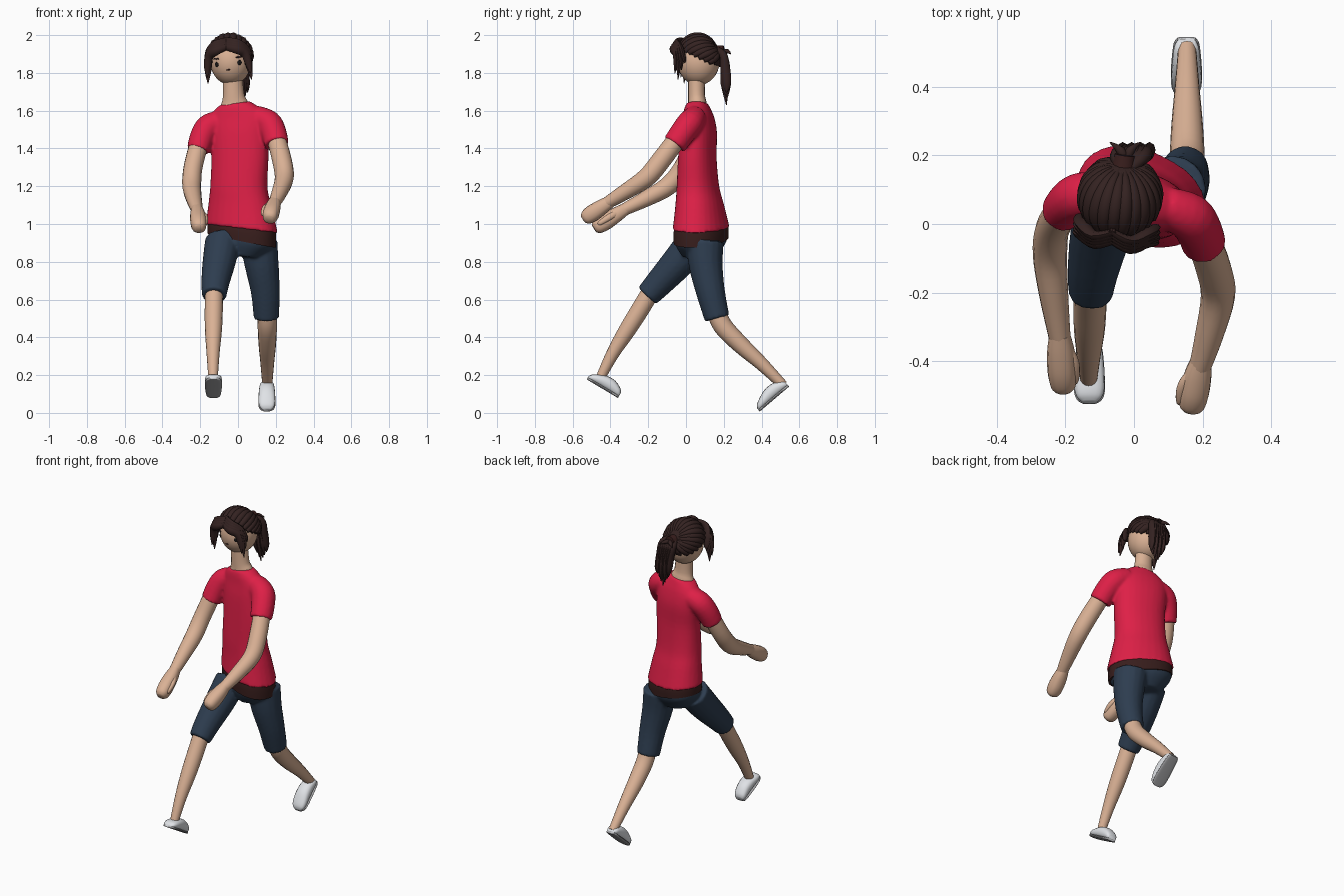
import bpy, bmesh, math
from mathutils import Vector, Matrix

cube = bpy.data.objects.get("Cube")
if cube:
    bpy.data.objects.remove(cube, do_unlink=True)


def material(name, rgb):
    m = bpy.data.materials.new(name)
    m.diffuse_color = (*rgb, 1)
    m.use_nodes = True
    m.node_tree.nodes["Principled BSDF"].inputs["Base Color"].default_value = (*rgb, 1)
    return m


skin = material("skin", (0.70, 0.44, 0.30))
red = material("shirt red", (0.73, 0.014, 0.062))
navy = material("shorts navy", (0.027, 0.047, 0.08))
brown = material("hair brown", (0.034, 0.016, 0.015))
dark = material("belt brown", (0.04, 0.013, 0.012))
white = material("shoe white", (0.74, 0.76, 0.79))
grey = material("sole grey", (0.38, 0.38, 0.39))
black = material("eye black", (0.01, 0.008, 0.008))


def finish(name, bm, mat, fuse=False):
    bmesh.ops.recalc_face_normals(bm, faces=bm.faces)
    mesh = bpy.data.meshes.new(name)
    bm.to_mesh(mesh)
    bm.free()
    ob = bpy.data.objects.new(name, mesh)
    bpy.context.collection.objects.link(ob)
    mesh.materials.append(mat)
    for o in bpy.context.selected_objects:
        o.select_set(False)
    ob.select_set(True)
    bpy.context.view_layer.objects.active = ob
    bpy.ops.object.shade_smooth_by_angle(angle=math.radians(50))
    if fuse:
        # one skin over the overlapping tubes
        r = ob.modifiers.new("fuse", "REMESH")
        r.mode, r.voxel_size, r.use_smooth_shade = "VOXEL", 0.009, True
        s = ob.modifiers.new("soften", "SMOOTH")
        s.factor, s.iterations = 0.5, 5
    return ob


def spline(rows, steps=4):
    """Smooth rows of x, y, z, side radius, depth radius, yaw."""
    full = [Vector(list(r) + [r[3], 0][len(r) - 4:]) for r in rows]
    out = []
    for i in range(len(full) - 1):
        a, b = full[max(i - 1, 0)], full[i]
        c, d = full[i + 1], full[min(i + 2, len(full) - 1)]
        for k in range(steps):
            t = k / steps
            out.append(b + (c - a) * (t / 2) + (a * 2 - b * 5 + c * 4 - d) * (t * t / 2)
                       + (b * 3 - a - c * 3 + d) * (t ** 3 / 2))
    return out + [full[-1]]


def tube(bm, rows, axes=None, ref=(1, 0, 0), n=16, box=1.0):
    pts = spline(rows)
    cen = [Vector(p[:3]) for p in pts]
    rings = []
    for i, p in enumerate(pts):
        t = cen[min(i + 1, len(pts) - 1)] - cen[max(i - 1, 0)]
        if axes:
            t = Vector(axes[0]).lerp(Vector(axes[1]), i / (len(pts) - 1))
        t.normalize()
        side = Vector(ref)
        side = (side - t * side.dot(t)).normalized()
        up = t.cross(side)
        yaw = math.radians(p[5])
        side, up = side * math.cos(yaw) + up * math.sin(yaw), up * math.cos(yaw) - side * math.sin(yaw)
        ring = []
        for k in range(n):
            a = 2 * math.pi * k / n
            c, s = math.cos(a), math.sin(a)
            c, s = math.copysign(abs(c) ** box, c), math.copysign(abs(s) ** box, s)
            ring.append(bm.verts.new(cen[i] + side * c * max(p[3], .001) + up * s * max(p[4], .001)))
        rings.append(ring)
    for a, b in zip(rings, rings[1:]):
        for k in range(n):
            bm.faces.new((a[k], a[(k + 1) % n], b[(k + 1) % n], b[k]))
    bm.faces.new(rings[0])
    bm.faces.new(rings[-1])


def part(name, mat, *chains, **kw):
    bm = bmesh.new()
    for rows in chains:
        tube(bm, rows, **kw)
    return finish(name, bm, mat)


# Shirt: twisted torso with both sleeves
bm = bmesh.new()
tube(bm, [(.02, .08, .975, .198, .136, -23), (.012, .072, 1.1, .172, .118, -20), (.005, .063, 1.2, .154, .105, -17),
          (.01, .06, 1.35, .154, .095, -15), (.005, .066, 1.48, .158, .09, -15), (0, .066, 1.56, .156, .077, -14),
          (-.01, .062, 1.61, .12, .065, -13), (-.015, .06, 1.64, .08, .054, -10)],
     axes=((.12, 0, 1), (-.12, 0, 1)), n=28, box=.9)
tube(bm, [(.09, .05, 1.57, .06), (.16, .022, 1.535, .07), (.19, -.02, 1.48, .068), (.205, -.062, 1.42, .065)])
tube(bm, [(-.1, .09, 1.54, .062), (-.155, .083, 1.515, .068), (-.188, .063, 1.465, .066), (-.212, .035, 1.39, .061)])
finish("shirt", bm, red, fuse=True)

# Belt and knee-length shorts
part("belt", dark, [(.02, .08, 1.0, .186, .127, -23), (.02, .08, .96, .19, .132, -23), (.02, .08, .912, .19, .131, -23)],
     axes=((.12, 0, 1), (.2, -.03, 1)), n=28, box=.9)
bm = bmesh.new()
tube(bm, [(.02, .08, .965, .183, .125, -23), (.018, .078, .9, .178, .122, -23), (.012, .07, .83, .11, .085, -20)],
     axes=((.15, 0, 1), (.1, 0, 1)), n=28, box=.9)
tube(bm, [(-.08, .05, .91, .095), (-.1, -.04, .8, .088), (-.12, -.14, .69, .075), (-.126, -.205, .62, .065)])
tube(bm, [(.11, .1, .9, .1), (.126, .105, .78, .09), (.145, .13, .64, .077), (.15, .165, .5, .067)])
finish("shorts", bm, navy, fuse=True)

# Arms and closed hands
part("left_arm", skin, [(.2, -.04, 1.46, .05), (.232, -.13, 1.34, .052), (.245, -.21, 1.245, .05),
                        (.218, -.33, 1.165, .041), (.192, -.42, 1.11, .032)])
part("right_arm", skin, [(-.205, .045, 1.43, .05), (-.238, -.015, 1.3, .05), (-.245, -.09, 1.205, .05),
                         (-.235, -.2, 1.14, .043), (-.217, -.33, 1.075, .032)])


def hand(name, wrist, tip, inner):
    w, v = Vector(wrist), Vector(tip) - Vector(wrist)
    widths = ((0, .03, .032), (.3, .04, .04), (.65, .043, .045), (.9, .037, .038), (1, .022, .022))
    palm = [(*(w + v * t), a, b) for t, a, b in widths]
    off = Vector((inner, 0, .01))
    thumb = [(*(w + v * t + off * s), r) for t, s, r in ((.2, .4, .016), (.5, 1, .017), (.8, 1, .013), (.88, .9, .004))]
    part(name, skin, palm, thumb, box=.85)


hand("left_hand", (.195, -.4, 1.12), (.165, -.543, 1.025), -.036)
hand("right_hand", (-.217, -.32, 1.08), (-.205, -.486, .975), .034)

# Lower legs
part("right_leg", skin, [(-.126, -.17, .67, .048), (-.128, -.235, .56, .048), (-.13, -.31, .44, .045),
                         (-.132, -.39, .31, .034), (-.132, -.46, .17, .024)])
part("left_leg", skin, [(.152, .155, .55, .05), (.155, .195, .46, .051), (.155, .29, .36, .046),
                        (.155, .4, .26, .036), (.155, .515, .145, .026)])


# Shoes: upper and flat sole, laid from heel to toe
def shoe(name, heel, toe):
    h, v = Vector(heel), Vector(toe) - Vector(heel)
    up = Vector((0, v.z, -v.y)).normalized()
    shape = ((0, .026, .014), (.08, .036, .023), (.3, .041, .033), (.55, .044, .033), (.8, .044, .024),
             (.94, .036, .016), (1, .02, .008))
    part(name, white, [(*(h + v * t + up * (b + .004)), a, b) for t, a, b in shape], axes=(v, v), box=.8)
    part(name + "_sole", grey, [(*(h + v * t + up * .006), a * 1.02, .007) for t, a, b in shape], axes=(v, v), box=.6)


shoe("right_shoe", (-.13, -.36, .08), (-.13, -.525, .178))
shoe("left_shoe", (.153, .545, .14), (.153, .39, .008))

# Neck and head
part("neck", skin, [(-.015, .062, 1.58, .08, .055), (-.018, .06, 1.635, .073, .05), (-.023, .056, 1.68, .057, .045),
                    (-.03, .055, 1.79, .052, .045)])
SIZE = Vector((.108, .112, .127))
HEAD = (Matrix.Translation((-.04, .066, 1.862)) @ Matrix.Rotation(math.radians(-8), 4, "Z")
        @ Matrix.Rotation(math.radians(-5), 4, "Y"))


def on_head(p, scale=1.0):
    return HEAD @ Vector([a * b * scale for a, b in zip(p, SIZE)])


def ball(segments=32):
    bm = bmesh.new()
    bmesh.ops.create_uvsphere(bm, u_segments=segments, v_segments=segments // 2, radius=1)
    return bm


bm = ball()
for v in bm.verts:
    v.co = on_head(v.co)
finish("head", bm, skin)


# Eyes, brows and mouth as thin plates on the face
def face_plate(name, mat, x, z, sx, sz, roll=0):
    bm = ball(12)
    d = Vector((x, -math.sqrt(1 - x * x - z * z), z))
    out = Vector([a / b for a, b in zip(d, SIZE)]).to_track_quat("Y", "Z").to_matrix().to_4x4()
    place = Matrix.Translation([a * b for a, b in zip(d, SIZE)]) @ out @ Matrix.Rotation(math.radians(roll), 4, "Y")
    bm.transform(HEAD @ place @ Matrix.Diagonal((sx, .004, sz, 1)))
    finish(name, bm, mat)


for label, s in (("left", 1), ("right", -1)):
    face_plate(label + "_eye", black, s * .57, -.1, .013, .013)
    face_plate(label + "_brow", brown, s * .57, .14, .022, .005, s * 4)
face_plate("mouth", dark, 0, -.36, .012, .003)

# Hair cap, cut along a sloping hairline
bm = ball()
low = [v for v in bm.verts if v.co.z < .1 - .4 * v.co.y]
bmesh.ops.delete(bm, geom=low, context="VERTS")
for v in bm.verts:
    v.co = on_head(v.co, 1.05)
cap = finish("hair_cap", bm, brown)
shell = cap.modifiers.new("shell", "SOLIDIFY")
shell.thickness, shell.offset = .012, 0

# Locks combed from the hairline back to the tie, side to side
TIE = Vector((0, .9, .42)).normalized()
locks = []
for k in range(-9, 10):
    a = math.radians(14 * k)
    start = Vector((math.sin(a), -math.cos(a), .12 + .42 * math.cos(a))).normalized()
    rows = []
    for i in range(8):
        t = i / 7
        p = start.slerp(TIE, t)
        r = .006 + .017 * math.sin(math.pi * min(.12 + t, 1))
        rows.append((*on_head(p, 1.03 + .012 * (k % 2)), r))
    locks.append(rows)
part("combed_locks", brown, *locks, n=8)

# Parted fringe swept over the forehead and hanging beside the face
fringe = []
for s in (-1, 1):
    for j, drop in enumerate((-.15, -.45, -.85, -.6)):
        path = ((-.1, -.78 - .08 * j, .88 - .09 * j), (.48, -.98 - .07 * j, .74 - .09 * j),
                (.88, -.72 - .09 * j, .45 - .06 * j), (1.03, -.55 - .13 * j, drop / 2 + .08),
                (1.08, -.5 - .16 * j, drop))
        widths = (.014, .023, .023, .017, .002)
        fringe.append([(*on_head((x * s, y, z)), w * .65, w) for (x, y, z), w in zip(path, widths)])
part("fringe", brown, *fringe, ref=(0, 1, 0), n=8)

# Ponytail: tie, hanging strands and two short loose ends
part("hair_tie", dark, [(*on_head((0, .85, .38)), .036), (*on_head((0, 1.22, .42)), .03)])
tail = []
for k in range(-3, 4):
    tip = 1.63 + .022 * abs(k)
    x = .008 + .013 * k
    tail.append([(-.025, .15, 1.925, .016), (x - .02, .195, 1.9, .02), (x - .008, .208, 1.82, .018, .026),
                 (x, .206 + .01 * (k % 2), 1.74, .016, .022), (x + .004, .214, tip, .002)])
for s in (-1, 1):
    tail.append([(-.02, .18, 1.9, .015), (-.025 + s * .015, .215, 1.915, .013), (-.025 + s * .045, .238, 1.9, .002)])
part("ponytail", brown, *tail, n=8)
